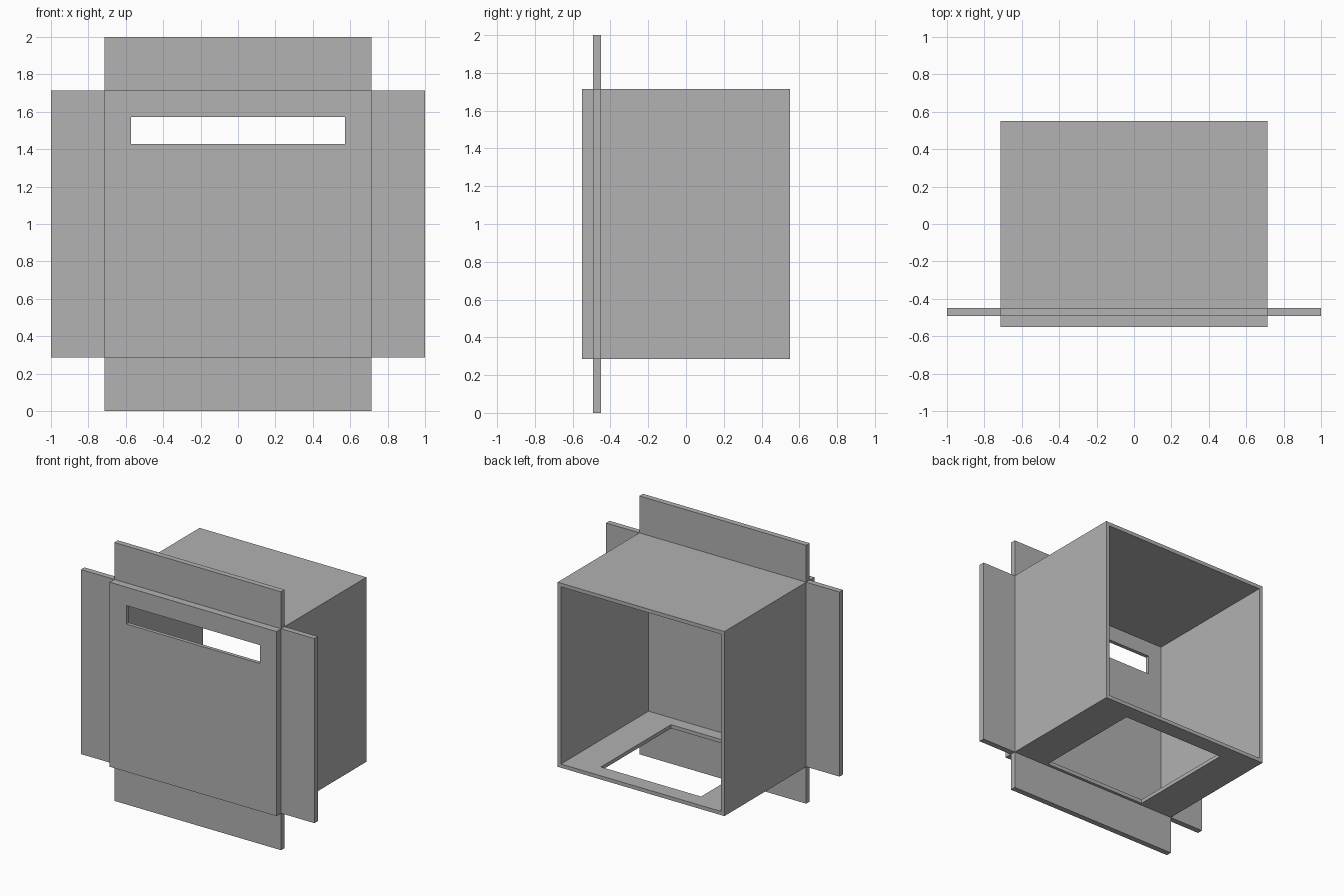
import bpy

old = bpy.data.objects.get("Cube")
if old:
    bpy.data.objects.remove(old, do_unlink=True)

grey = bpy.data.materials.new("plain grey")
grey.use_nodes = True
colour = (0.445, 0.445, 0.445, 1)
grey.diffuse_color = colour
grey.node_tree.nodes["Principled BSDF"].inputs["Base Color"].default_value = colour

U = 2 / 7              # design unit: the casing is five units wide and tall
HALF = 2.5 * U         # half width and half height of the casing
DEPTH = 0.55           # half depth
WALL = 0.1 * U
MID = 1.0              # height of the casing centre


def block(name, x, y, z):
    """Box spanning the given (low, high) range on each axis."""
    bpy.ops.mesh.primitive_cube_add(size=1)
    ob = bpy.context.object
    ob.name = ob.data.name = name
    for v in ob.data.vertices:
        v.co = [lo + (c + 0.5) * (hi - lo) for c, (lo, hi) in zip(v.co, (x, y, z))]
    ob.data.materials.append(grey)
    return ob


def cut(ob, cutter):
    """Subtract the cutter from the object and discard the cutter."""
    cutter.hide_render = True
    mod = ob.modifiers.new("cut", "BOOLEAN")
    mod.operation = "DIFFERENCE"
    mod.solver = "EXACT"
    mod.object = cutter
    bpy.context.view_layer.objects.active = ob
    bpy.ops.object.modifier_apply(modifier=mod.name)
    bpy.data.objects.remove(cutter, do_unlink=True)


# Casing, open at the back
low, high = MID - HALF, MID + HALF
casing = block("casing", (-HALF, HALF), (-DEPTH, DEPTH), (low, high))
inner = HALF - WALL
cut(casing, block("cavity", (-inner, inner), (-DEPTH + WALL, DEPTH + 1),
                  (low + WALL, high - WALL)))

# Slot in the front panel and square opening in the floor
cut(casing, block("slot_cutter", (-2 * U, 2 * U), (-DEPTH - 0.1, -DEPTH + 0.1),
                  (MID + 1.5 * U, MID + 2 * U)))
cut(casing, block("floor_cutter", (-1.5 * U, 1.5 * U), (-1.5 * U, 1.5 * U),
                  (low - 0.1, low + 0.1)))

# Four mounting flanges just behind the front panel
flange_y = (-0.493, -0.45)
block("left_flange", (HALF, HALF + U), flange_y, (low, high))
block("right_flange", (-HALF - U, -HALF), flange_y, (low, high))
block("top_flange", (-HALF, HALF), flange_y, (high, high + U))
block("bottom_flange", (-HALF, HALF), flange_y, (low - U, low))
